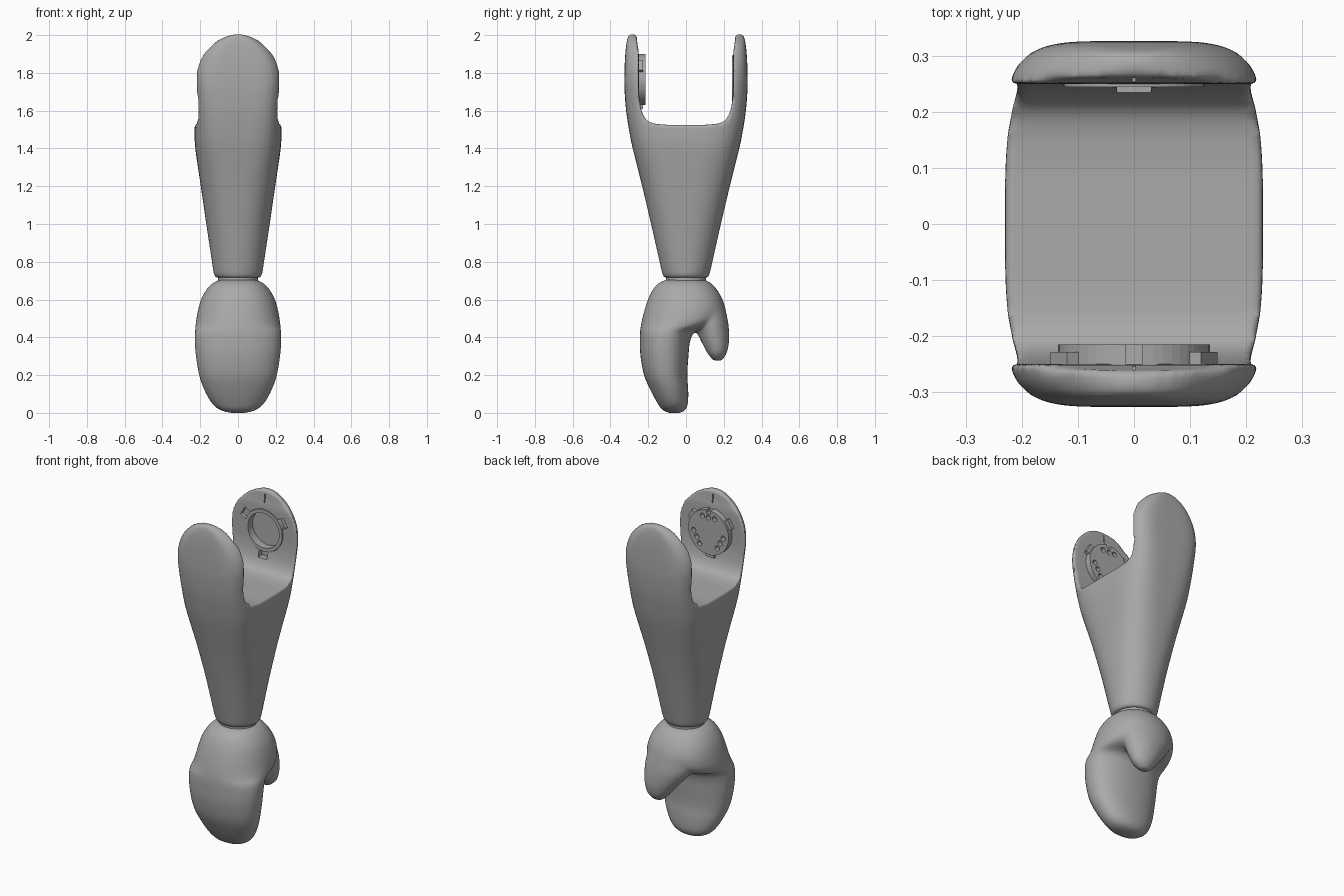
import bpy, bmesh, math
from mathutils import Matrix, Vector

cube = bpy.data.objects.get("Cube")
if cube:
    bpy.data.objects.remove(cube)

grey = bpy.data.materials.new("plain_grey")
grey.use_nodes = True
grey.diffuse_color = (0.4, 0.4, 0.4, 1)
grey.node_tree.nodes["Principled BSDF"].inputs["Base Color"].default_value = (0.4, 0.4, 0.4, 1)

PIVOT = 1.765          # height of the joint centre
LUGS = (30, 150, 270)  # directions of the bayonet lugs


def make(name, bm, smooth=False):
    bmesh.ops.recalc_face_normals(bm, faces=bm.faces)
    mesh = bpy.data.meshes.new(name)
    bm.to_mesh(mesh)
    bm.free()
    mesh.materials.append(grey)
    for p in mesh.polygons:
        p.use_smooth = smooth
    ob = bpy.data.objects.new(name, mesh)
    bpy.context.collection.objects.link(ob)
    return ob


def spline(rows, steps=6):
    """Smooth curve through rows of numbers."""
    rows = [Vector(r) for r in rows]
    out = []
    for i in range(len(rows) - 1):
        a, b = rows[max(i - 1, 0)], rows[i]
        c, d = rows[i + 1], rows[min(i + 2, len(rows) - 1)]
        for s in range(steps):
            t = s / steps
            out.append(b + 0.5 * t * (c - a + t * (2 * a - 5 * b + 4 * c - d + t * (3 * (b - c) + d - a))))
    return out + [rows[-1]]


def loft(bm, sections, count=64):
    """Superellipse sections: height, centre x, half x, centre y, half y, power."""
    rings = []
    for z, cx, hx, cy, hy, n in sections:
        ring = []
        for k in range(count):
            a = 2 * math.pi * k / count
            c, s = math.cos(a), math.sin(a)
            r = (abs(c) ** n + abs(s) ** n) ** (-1 / n)
            ring.append(bm.verts.new((cx + hx * c * r, cy + hy * s * r, z)))
        rings.append(ring)
    for lo, hi in zip(rings, rings[1:]):
        for k in range(count):
            j = (k + 1) % count
            bm.faces.new((lo[k], lo[j], hi[j], hi[k]))
    bm.faces.new(rings[0])
    bm.faces.new(rings[-1])


def disc(name, r, y0, y1, x=0, z=PIVOT, sides=48):
    bm = bmesh.new()
    place = Matrix.Translation((x, (y0 + y1) / 2, z)) @ Matrix.Rotation(math.pi / 2, 4, "X")
    bmesh.ops.create_cone(bm, cap_ends=True, segments=sides, radius1=r, radius2=r,
                          depth=abs(y1 - y0), matrix=place)
    return make(name, bm)


def radial_box(name, angle, r0, r1, width, y0, y1):
    """Box reaching outward from the joint centre."""
    bm = bmesh.new()
    place = (Matrix.Translation((0, (y0 + y1) / 2, PIVOT))
             @ Matrix.Rotation(-math.radians(angle), 4, "Y")
             @ Matrix.Translation(((r0 + r1) / 2, 0, 0))
             @ Matrix.Diagonal((r1 - r0, abs(y1 - y0), width, 1)))
    bmesh.ops.create_cube(bm, size=1, matrix=place)
    return make(name, bm)


def cut(ob, cutter):
    cutter.hide_render = True
    cutter.hide_viewport = True
    m = ob.modifiers.new(cutter.name, "BOOLEAN")
    m.operation, m.solver, m.object = "DIFFERENCE", "EXACT", cutter


def soften(ob, voxel, rounds):
    m = ob.modifiers.new("blend", "REMESH")
    m.mode, m.voxel_size, m.use_smooth_shade = "VOXEL", voxel, True
    m = ob.modifiers.new("round", "SMOOTH")
    m.factor, m.iterations = 0.5, rounds


# Forearm: flared sleeve with a rounded top: height, half x, half y, power
arm = [(0.715, 0.115, 0.115, 2), (0.735, 0.128, 0.125, 2), (0.8, 0.138, 0.14, 2.1),
       (1.0, 0.168, 0.185, 2.3), (1.2, 0.197, 0.232, 2.7), (1.4, 0.226, 0.282, 3.3),
       (1.5, 0.23, 0.302, 3.8), (1.6, 0.23, 0.317, 4.4), (1.7, 0.236, 0.325, 4.8),
       (PIVOT, 0.238, 0.326, 5)]
for deg in (15, 30, 45, 60, 72, 82, 88):
    a = math.radians(deg)
    arm.append((PIVOT + 0.24 * math.sin(a), 0.238 * math.cos(a), 0.29 + 0.036 * math.cos(a) ** 0.7, 5))
bm = bmesh.new()
loft(bm, [(z, 0, hx, 0, hy, n) for z, hx, hy, n in spline(arm)])
forearm = make("forearm", bm, True)

# Slot between the two prongs
half = [(0.1, 1.525), (0.17, 1.532), (0.21, 1.552), (0.235, 1.6), (0.248, 1.68),
        (0.25, 1.76), (0.25, 1.9), (0.258, 1.96), (0.27, 2.1)]
half = [(p.x, p.y) for p in spline(half, 4)]
outline = [(-y, z) for y, z in reversed(half)] + half
bm = bmesh.new()
face = bm.faces.new([bm.verts.new((-0.4, y, z)) for y, z in outline])
side = bmesh.ops.extrude_face_region(bm, geom=[face])["geom"]
bmesh.ops.translate(bm, vec=(0.8, 0, 0), verts=[v for v in side if isinstance(v, bmesh.types.BMVert)])
cut(forearm, make("slot_cutter", bm))
soften(forearm, 0.009, 8)

# Socket, lug pockets and guide grooves in the prongs
cut(forearm, disc("socket_cutter", 0.127, 0.2, 0.29))
for i, a in enumerate(LUGS):
    cut(forearm, radial_box(f"pocket_cutter_{i}", a, 0.1, 0.165, 0.06, 0.2, 0.272))
for tag, s in (("front", -1), ("back", 1)):
    cut(forearm, radial_box(f"{tag}_groove_cutter", 90, 0.165, 0.215, 0.006, s * 0.2, s * 0.272))

# Socket ring on the back prong
ring = disc("socket_ring", 0.126, 0.244, 0.291)
cut(ring, disc("ring_bore_cutter", 0.105, 0.2, 0.3))

# Plug on the front prong, with a keyway, groups of blind holes and lugs
plug = disc("plug_disc", 0.135, -0.265, -0.215)
cut(plug, radial_box("keyway_cutter", 90, 0.115, 0.15, 0.028, -0.3, -0.2))
for i, a in enumerate(LUGS):
    for j in (-24, 0, 24):
        b = math.radians(a + 60 + j)
        r = 0.1 if j else 0.09
        cut(plug, disc(f"hole_cutter_{i}_{j}", 0.015, -0.24, -0.2,
                       r * math.cos(b), PIVOT + r * math.sin(b), 16))
    radial_box(f"plug_lug_{i}", a, 0.12, 0.155, 0.06, -0.265, -0.228)

# Wrist neck
bm = bmesh.new()
bmesh.ops.create_cone(bm, cap_ends=True, segments=40, radius1=0.105, radius2=0.105,
                      depth=0.06, matrix=Matrix.Translation((0, 0, 0.712)))
make("wrist", bm, False)

# Mitten hand: height, half x, front y, back y
palm = [(0, 0.04, -0.09, -0.03), (0.015, 0.095, -0.125, -0.005), (0.05, 0.138, -0.15, 0.01),
        (0.12, 0.178, -0.188, 0.012), (0.2, 0.206, -0.222, 0.007), (0.3, 0.223, -0.241, 0.013),
        (0.38, 0.229, -0.244, 0.022), (0.43, 0.228, -0.243, 0.05), (0.46, 0.225, -0.239, 0.14),
        (0.5, 0.22, -0.231, 0.195), (0.56, 0.208, -0.215, 0.205), (0.62, 0.187, -0.193, 0.184),
        (0.67, 0.153, -0.163, 0.15), (0.695, 0.12, -0.13, 0.12), (0.705, 0.09, -0.1, 0.09)]
# Thumb: height, centre x, half x, front y, back y
thumb = [(0.57, 0, 0.16, 0, 0.205), (0.48, 0.02, 0.15, 0.03, 0.223), (0.42, 0.04, 0.125, 0.06, 0.228),
         (0.36, 0.06, 0.095, 0.09, 0.226), (0.31, 0.07, 0.066, 0.117, 0.213), (0.277, 0.07, 0.03, 0.145, 0.19)]
bm = bmesh.new()
loft(bm, spline([(z, 0, hx, (a + b) / 2, (b - a) / 2, 2.2) for z, hx, a, b in palm]))
loft(bm, spline([(z, cx, hx, (a + b) / 2, (b - a) / 2, 2) for z, cx, hx, a, b in thumb]))
soften(make("mitten_hand", bm, True), 0.009, 10)
